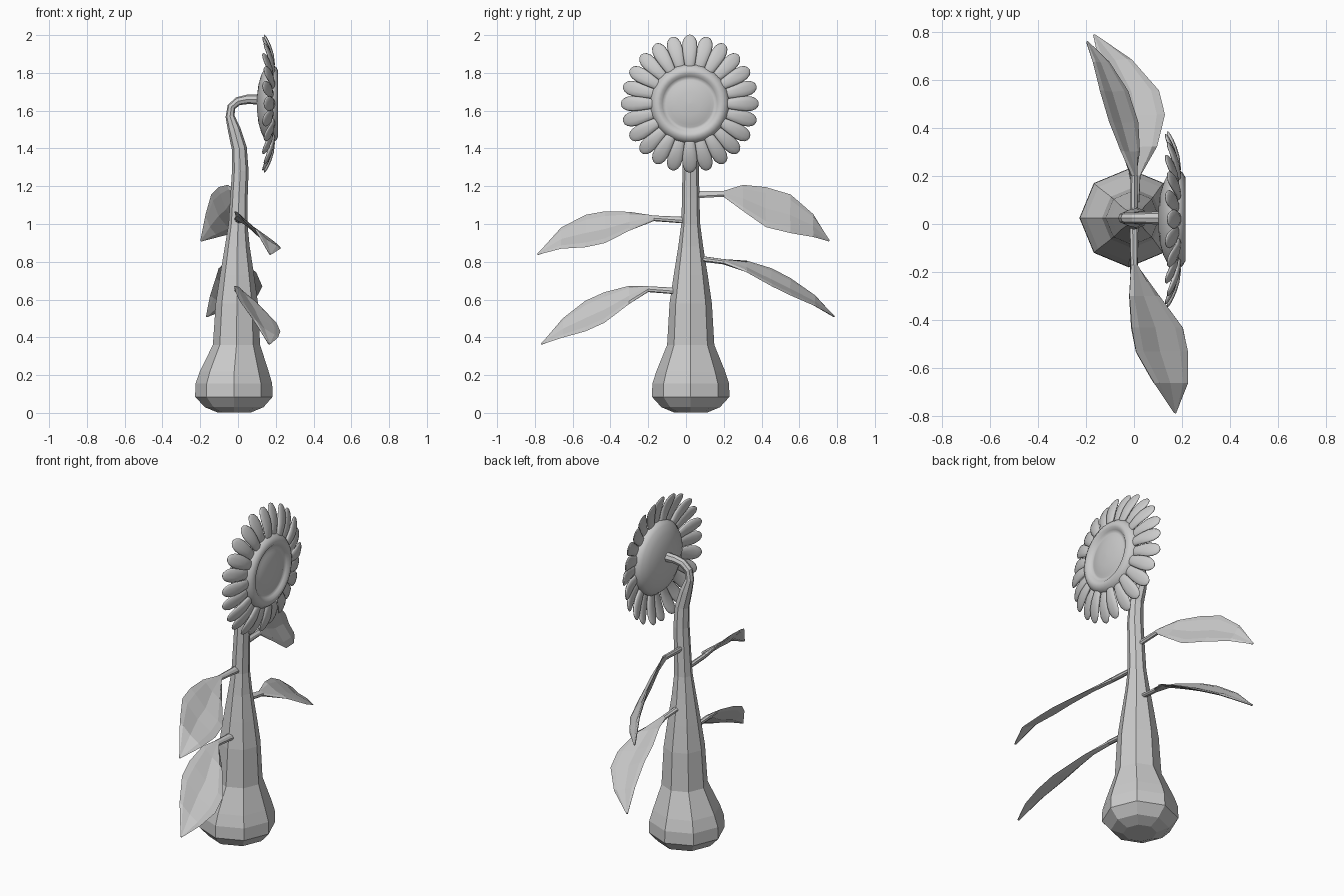
import bpy, bmesh, math
from mathutils import Vector

if "Cube" in bpy.data.objects:
    bpy.data.objects.remove(bpy.data.objects["Cube"])

grey = bpy.data.materials.new("plain grey")
grey.diffuse_color = (0.6, 0.6, 0.6, 1)
grey.use_nodes = True
grey.node_tree.nodes["Principled BSDF"].inputs["Base Color"].default_value = grey.diffuse_color


def loft(name, rings, smooth=False):
    """Skin a closed tube through equal-sized rings of points."""
    bm = bmesh.new()
    rows = [[bm.verts.new(p) for p in ring] for ring in rings]
    n = len(rows[0])
    for a, b in zip(rows, rows[1:]):
        for i in range(n):
            j = (i + 1) % n
            bm.faces.new((a[i], a[j], b[j], b[i]))
    bm.faces.new(rows[0])
    bm.faces.new(rows[-1])
    bmesh.ops.recalc_face_normals(bm, faces=bm.faces)
    for f in bm.faces:
        f.smooth = smooth
    me = bpy.data.meshes.new(name)
    bm.to_mesh(me)
    bm.free()
    me.materials.append(grey)
    ob = bpy.data.objects.new(name, me)
    bpy.context.collection.objects.link(ob)
    return ob


def ring(c, u, v, n, fold=0):
    """Ellipse with half axes u and v; fold lifts the two edges."""
    pts = []
    for i in range(n):
        a = 2 * math.pi * i / n
        p = c + u * math.cos(a) + v * math.sin(a)
        pts.append(p + v.normalized() * fold * (abs(math.cos(a)) - 0.5))
    return pts


def tangent(pts, i):
    return (pts[min(i + 1, len(pts) - 1)] - pts[max(i - 1, 0)]).normalized()


# Octagonal bulb and stem, hooking over to the flower: x, z, radius
stem = [(-.02, .003, .09), (-.02, .03, .155), (-.022, .085, .205), (-.022, .155, .203),
        (-.02, .22, .182), (-.008, .36, .125), (-.006, .58, .112), (-.005, .73, .09),
        (-.004, .88, .066), (0, 1.0, .05), (.005, 1.14, .046), (.012, 1.28, .044),
        (.007, 1.4, .04), (-.02, 1.5, .034), (-.042, 1.57, .024), (-.035, 1.62, .022),
        (0, 1.65, .023), (.05, 1.66, .025), (.13, 1.66, .028)]
mid = [Vector((x, .025, z)) for x, z, r in stem]
rings = []
for i, (x, z, r) in enumerate(stem):
    t = tangent(mid, i) if i > 11 else Vector((0, 0, 1))
    y = Vector((0, 1, 0))
    rings.append(ring(mid[i], y.cross(t) * r, y * r, 8))
loft("stem", rings)

# Leaves: direction across the blade, then x, y, z, half width along the midrib
leaves = {
    "upper_back_leaf": ((.5, 0, -.87), [
        (0, .04, 1.155, .022), (0, .2, 1.16, .018), (-.02, .3, 1.135, .08), (-.05, .42, 1.085, .122),
        (-.09, .55, 1.05, .118), (-.14, .67, .99, .07), (-.195, .757, .912, .005)]),
    "lower_back_leaf": ((.92, 0, -.38), [
        (0, .05, .82, .022), (.01, .2, .8, .018), (.02, .32, .77, .08), (.01, .45, .71, .125),
        (-.01, .55, .66, .12), (-.08, .68, .59, .075), (-.165, .785, .51, .005)]),
    "upper_front_leaf": ((.78, 0, -.62), [
        (0, 0, 1.02, .022), (0, -.17, 1.03, .016), (.04, -.3, 1.01, .08), (.09, -.43, .975, .135),
        (.11, -.53, .955, .138), (.15, -.66, .92, .09), (.17, -.785, .84, .005)]),
    "lower_front_leaf": ((.8, 0, -.6), [
        (0, -.05, .645, .022), (0, -.2, .655, .018), (.04, -.3, .62, .08), (.09, -.43, .55, .135),
        (.11, -.53, .505, .135), (.14, -.65, .445, .085), (.165, -.765, .365, .005)]),
}
for name, (across, pts) in leaves.items():
    u = Vector(across).normalized()
    mid = [Vector(p[:3]) for p in pts]
    rings = []
    for i, p in enumerate(pts):
        v = u.cross(tangent(mid, i)).normalized()
        if v.z < 0:
            v = -v
        h = .014 if i < 2 else min(.008, p[3])
        rings.append(ring(mid[i], u * p[3], v * h, 8, 0 if i < 2 else .15 * p[3]))
    loft(name, rings)

# Flower head: cup, rim and seed dome turned about the x axis (radius, x)
CY, CZ = .02, 1.637
profile = [(.001, .10), (.05, .102), (.1, .108), (.15, .122), (.19, .142), (.21, .165),
           (.207, .185), (.193, .203), (.175, .213), (.158, .211), (.145, .2), (.135, .193),
           (.125, .194), (.11, .2), (.06, .208), (.001, .211)]
loft("flower_head", [ring(Vector((x, CY, CZ)), Vector((0, r, 0)), Vector((0, 0, r)), 40)
                     for r, x in profile], True)

# Petals, swept slightly back: radius, x, half width, half thickness
petal = [(.16, .18, .018, .006), (.21, .184, .028, .012), (.26, .177, .036, .013),
         (.3, .166, .04, .012), (.33, .155, .037, .01), (.35, .146, .028, .008),
         (.361, .141, .016, .005), (.365, .139, .003, .002)]
COUNT = 24
for k in range(COUNT):
    a = 2 * math.pi * k / COUNT
    out = Vector((0, math.cos(a), math.sin(a)))
    side = Vector((0, -math.sin(a), math.cos(a)))
    # alternate petals sit a little further back
    back = .008 * (k % 2)
    loft("petal_%02d" % (k + 1),
         [ring(Vector((x - back, CY, CZ)) + out * r, side * w, Vector((h, 0, 0)), 10)
          for r, x, w, h in petal], True)
